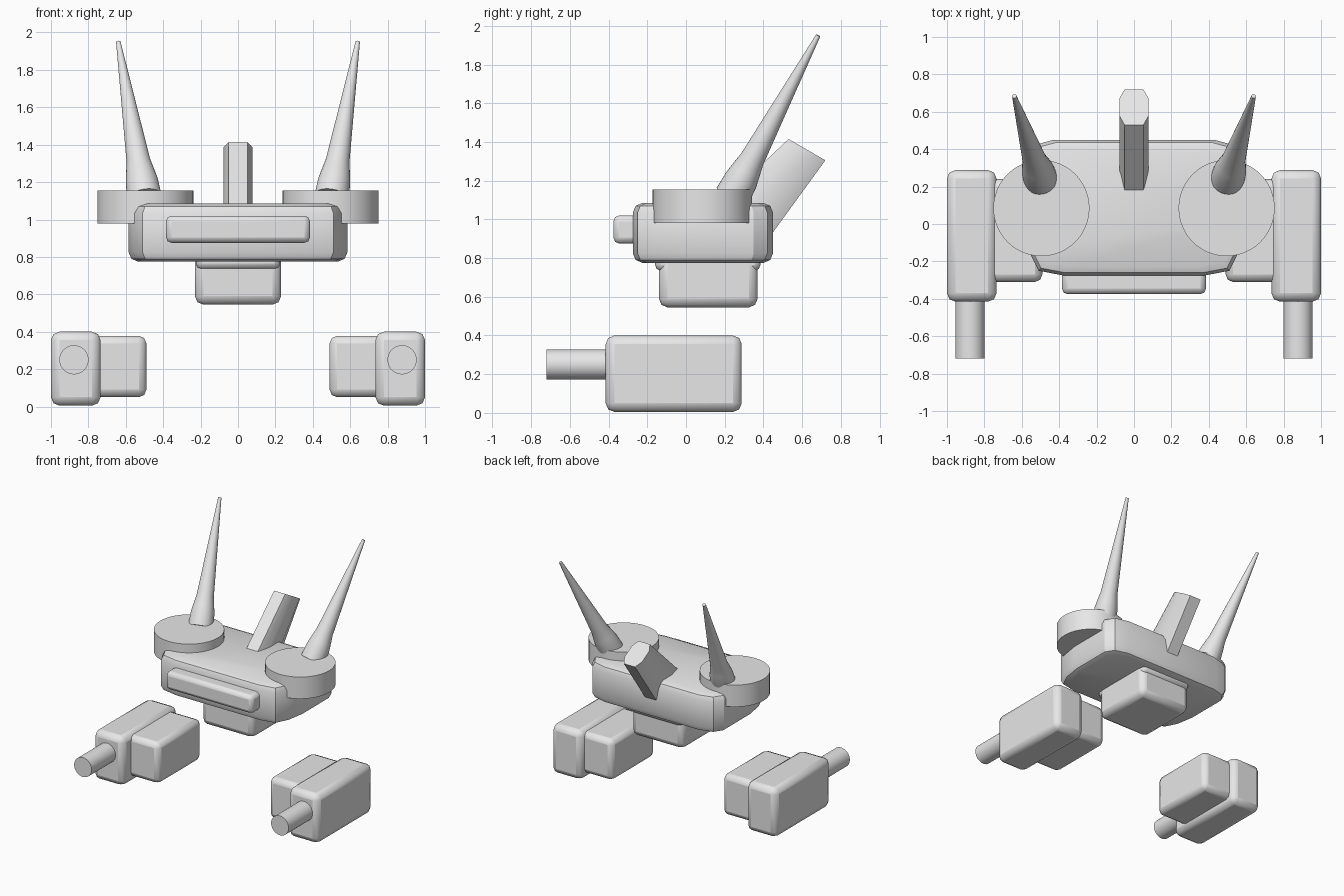
import bpy, bmesh
from math import radians
from mathutils import Vector

cube = bpy.data.objects.get("Cube")
if cube:
    bpy.data.objects.remove(cube)

grey = bpy.data.materials.new("light grey")
grey.use_nodes = True
grey.diffuse_color = (0.8, 0.8, 0.8, 1)
grey.node_tree.nodes["Principled BSDF"].inputs["Base Color"].default_value = (0.8, 0.8, 0.8, 1)


def finish(name, bm, bevel=0, segments=2):
    bmesh.ops.recalc_face_normals(bm, faces=bm.faces)
    mesh = bpy.data.meshes.new(name)
    bm.to_mesh(mesh)
    bm.free()
    mesh.materials.append(grey)
    ob = bpy.data.objects.new(name, mesh)
    bpy.context.collection.objects.link(ob)
    if bevel:
        mod = ob.modifiers.new("bevel", 'BEVEL')
        mod.width, mod.segments = bevel, segments
        mod.limit_method = 'ANGLE'
        mod.angle_limit = radians(40)
    for other in bpy.context.selected_objects:
        other.select_set(False)
    ob.select_set(True)
    bpy.context.view_layer.objects.active = ob
    bpy.ops.object.shade_smooth_by_angle(angle=radians(30))
    return ob


def loft(name, rings, bevel=0, segments=2):
    """Skin a list of equal-length rings and cap both ends."""
    bm = bmesh.new()
    loops = [[bm.verts.new(p) for p in ring] for ring in rings]
    for a, b in zip(loops, loops[1:]):
        for i in range(len(a)):
            j = (i + 1) % len(a)
            bm.faces.new((a[i], a[j], b[j], b[i]))
    bm.faces.new(loops[0])
    bm.faces.new(loops[-1])
    return finish(name, bm, bevel, segments)


def box(name, x, y, z, bevel):
    rings = [[(x[0], y[0], h), (x[1], y[0], h), (x[1], y[1], h), (x[0], y[1], h)] for h in z]
    return loft(name, rings, bevel)


def turned(name, start, end, profile, sides=32):
    """Round part along an axis; profile holds (fraction, radius)."""
    start, end = Vector(start), Vector(end)
    axis = end - start
    u = axis.cross(Vector((1, 0, 0))).normalized()
    v = axis.cross(u).normalized()
    circle = bmesh.new()
    bmesh.ops.create_circle(circle, segments=sides, radius=1)
    unit = [p.co.copy() for p in circle.verts]
    circle.free()
    return loft(name, [[start + axis * t + (u * p.x + v * p.y) * r for p in unit]
                       for t, r in profile])


# Head: bowed outline with rounded upper and lower rims
half = [(0.38, -0.275), (0.51, -0.25), (0.56, -0.15), (0.585, 0.0),
        (0.585, 0.35), (0.54, 0.42), (0.43, 0.45)]
outline = half + [(-x, y) for x, y in reversed(half)]
rims = [(0.775, 0.05), (0.79, 0.015), (0.825, 0), (1.035, 0), (1.07, 0.015), (1.085, 0.05)]
loft("head", [[(x * (1 - d / 0.585), 0.0875 + (y - 0.0875) * (1 - d / 0.3625), z)
               for x, y in outline] for z, d in rims])

box("visor", (-0.385, 0.385), (-0.375, -0.2), (0.875, 1.02), 0.03)
box("jaw", (-0.23, 0.23), (-0.14, 0.37), (0.545, 0.85), 0.045)
box("jaw_collar", (-0.225, 0.225), (-0.16, 0.385), (0.735, 0.85), 0.03)

# Crest: tapered blade with chamfered long edges, leaning back
rings = []
for front, back in (((0.08, 0.99), (0.40, 0.865)), ((0.53, 1.415), (0.72, 1.305))):
    a, b = Vector((0, *front)), Vector((0, *back))
    section = [(-0.05, 0), (0.05, 0), (0.078, 0.26), (0.078, 0.74),
               (0.05, 1), (-0.05, 1), (-0.078, 0.74), (-0.078, 0.26)]
    rings.append([a.lerp(b, t) + Vector((x, 0, 0)) for x, t in section])
loft("crest", rings)

# Paired parts
for side, s in (("left", 1), ("right", -1)):
    turned(side + "_ear_disc", (s * 0.495, 0.085, 0.98), (s * 0.495, 0.085, 1.155),
           [(0, 0.257), (1, 0.257)], 48)
    turned(side + "_antenna", (s * 0.50, 0.24, 1.12), (s * 0.64, 0.683, 1.95),
           [(0, 0.092), (0.1, 0.087), (0.16, 0.077), (0.23, 0.064), (1, 0.012)])
    box(side + "_fist", sorted((s * 0.735, s)), (-0.415, 0.288), (0.005, 0.4), 0.045)
    box(side + "_fingers", sorted((s * 0.49, s * 0.82)), (-0.31, 0.24), (0.05, 0.378), 0.04)
    turned(side + "_barrel", (s * 0.877, -0.72, 0.25), (s * 0.877, -0.35, 0.25),
           [(0, 0.078), (1, 0.078)])
